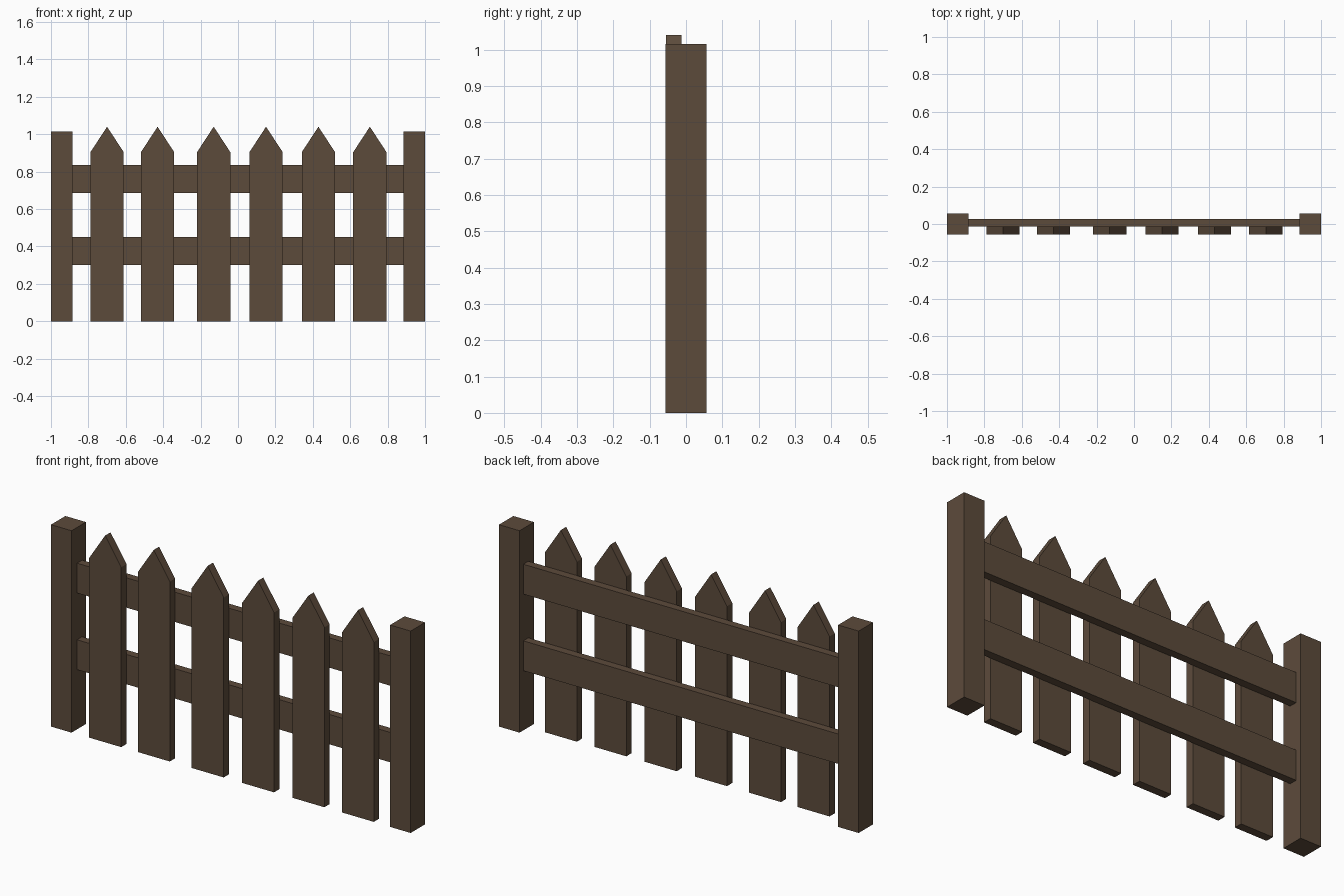
import bpy

if "Cube" in bpy.data.objects:
    bpy.data.objects.remove(bpy.data.objects["Cube"])

wood = bpy.data.materials.new("dark_brown_wood")
wood.diffuse_color = (0.108, 0.070, 0.044, 1)
wood.use_nodes = True
wood.node_tree.nodes["Principled BSDF"].inputs["Base Color"].default_value = wood.diffuse_color


def extrude_profile(name, profile, y0, y1):
    """Solid made from an (x, z) outline, counter-clockwise seen from the front."""
    n = len(profile)
    verts = [(x, y, z) for y in (y0, y1) for x, z in profile]
    faces = [tuple(range(n)), tuple(range(2 * n - 1, n - 1, -1))]
    faces += [(i, i + n, (i + 1) % n + n, (i + 1) % n) for i in range(n)]
    mesh = bpy.data.meshes.new(name)
    mesh.from_pydata(verts, [], faces)
    mesh.materials.append(wood)
    obj = bpy.data.objects.new(name, mesh)
    bpy.context.collection.objects.link(obj)
    return obj


def box(name, x0, x1, y0, y1, z0, z1):
    return extrude_profile(name, [(x0, z0), (x1, z0), (x1, z1), (x0, z1)], y0, y1)


# Square end posts
box("left_post", -1.0, -0.886, -0.057, 0.057, 0, 1.015)
box("right_post", 0.886, 1.0, -0.057, 0.057, 0, 1.015)

# Horizontal rails between the posts
for name, z in (("lower_rail", 0.30), ("upper_rail", 0.685)):
    box(name, -0.89, 0.89, -0.013, 0.027, z, z + 0.15)

# Pointed pickets, slightly unevenly spaced
half = 0.089
for i, x in enumerate((-0.70, -0.43, -0.13, 0.15, 0.43, 0.705)):
    outline = [(x - half, 0), (x + half, 0), (x + half, 0.904),
               (x, 1.04), (x - half, 0.904)]
    extrude_profile(f"picket_{i + 1}", outline, -0.055, -0.013)
